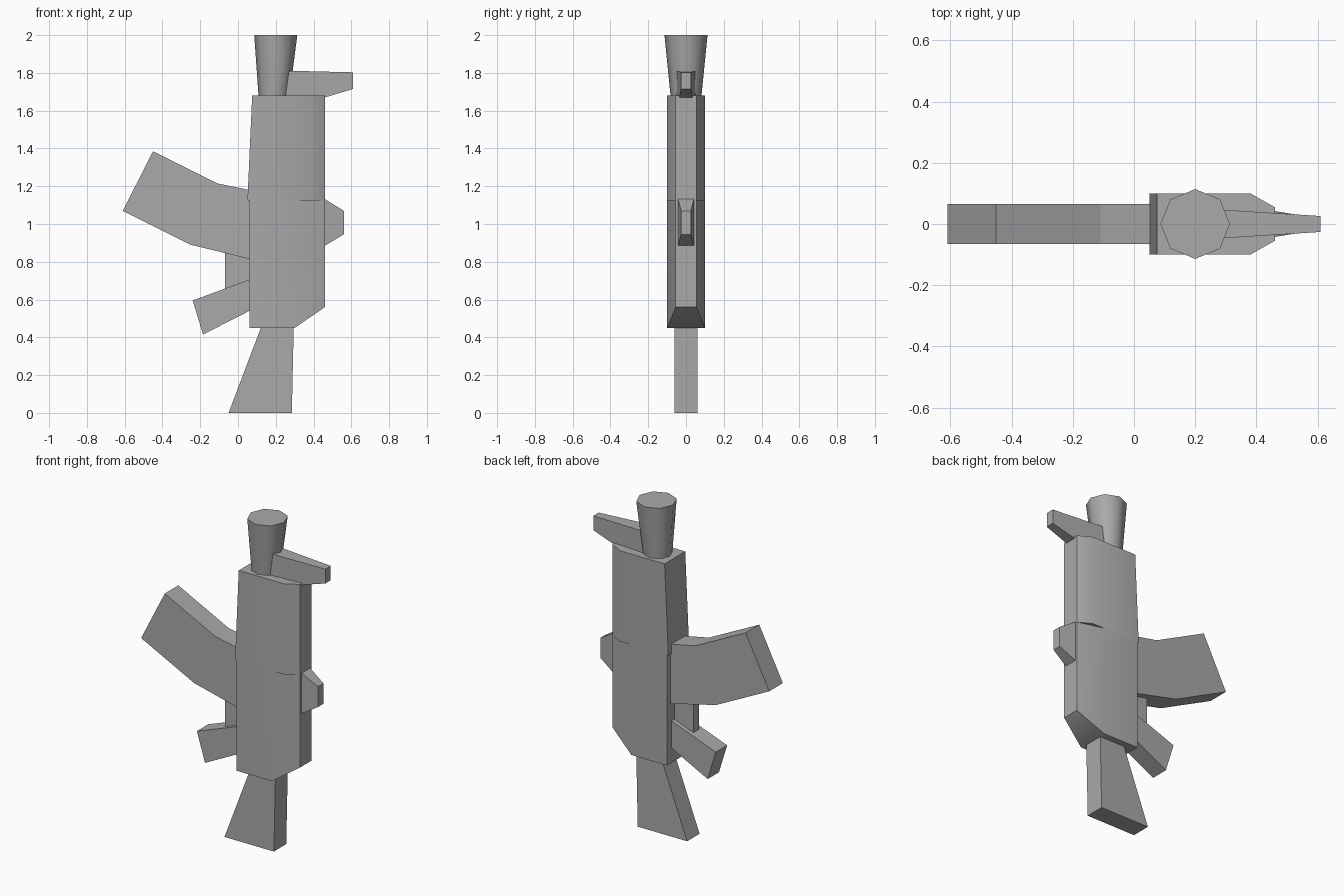
import bpy, bmesh, math
from mathutils import Vector

cube = bpy.data.objects.get("Cube")
if cube:
    bpy.data.objects.remove(cube, do_unlink=True)

grey = bpy.data.materials.new("plain_grey")
grey.use_nodes = True
grey.diffuse_color = (0.4, 0.4, 0.4, 1)
grey.node_tree.nodes["Principled BSDF"].inputs["Base Color"].default_value = (0.4, 0.4, 0.4, 1)


def finish(name, bm, smooth=False):
    bmesh.ops.recalc_face_normals(bm, faces=bm.faces)
    mesh = bpy.data.meshes.new(name)
    bm.to_mesh(mesh)
    bm.free()
    mesh.materials.append(grey)
    obj = bpy.data.objects.new(name, mesh)
    bpy.context.collection.objects.link(obj)
    if smooth:
        bpy.ops.object.select_all(action='DESELECT')
        obj.select_set(True)
        bpy.context.view_layer.objects.active = obj
        bpy.ops.object.shade_smooth_by_angle(angle=math.radians(46))


def loft(ring_a, ring_b):
    """Join two matching rings with side faces and end caps."""
    bm = bmesh.new()
    a = [bm.verts.new(p) for p in ring_a]
    b = [bm.verts.new(p) for p in ring_b]
    bm.faces.new(a)
    bm.faces.new(b)
    for i in range(len(a)):
        j = (i + 1) % len(a)
        bm.faces.new((a[i], a[j], b[j], b[i]))
    return bm


def slab(name, profile, width):
    """Side profile (x, z) given thickness; width(x) is the half thickness."""
    finish(name, loft([(x, -width(x), z) for x, z in profile],
                      [(x, width(x), z) for x, z in profile]))


def body_ring(back, shoulder, z):
    half = [(back, 0.1), (shoulder, 0.1), (0.46, 0.055)]
    return [(x, y, z) for x, y in half] + [(x, -y, z) for x, y in reversed(half)]


def taper(x0, w0, x1, w1):
    return lambda x: w0 + (w1 - w0) * (x - x0) / (x1 - x0)


# Receiver and handguard, with chamfered upper edges
lower = loft(body_ring(0.06, 0.3, 0.45), body_ring(0.06, 0.3, 1.125))
cut = bmesh.ops.bisect_plane(
    lower, geom=lower.verts[:] + lower.edges[:] + lower.faces[:], dist=0.0001,
    plane_co=Vector((0.3, 0, 0.45)), plane_no=Vector((0.11, 0, -0.16)), clear_outer=True)
bmesh.ops.holes_fill(lower, edges=[e for e in lower.edges if e.is_boundary], sides=0)
finish("receiver", lower, True)
finish("handguard", loft(body_ring(0.05, 0.38, 1.125), body_ring(0.075, 0.38, 1.68)), True)

# Flared eight-sided muzzle
def circle(cx, r, z):
    return [(cx + r * math.cos(i * math.pi / 4), r * math.sin(i * math.pi / 4), z) for i in range(8)]

finish("muzzle", loft(circle(0.19, 0.08, 1.66), circle(0.2, 0.114, 2.0)), True)

# Stock, magazine, grip and trigger
slab("stock", [(0.14, 0.5), (0.296, 0.5), (0.285, 0), (-0.05, 0)], lambda x: 0.06)
slab("magazine", [(-0.45, 1.385), (-0.11, 1.215), (0.08, 1.176), (0.08, 0.81),
                  (-0.25, 0.89), (-0.61, 1.07)], lambda x: 0.066)
slab("grip", [(-0.24, 0.595), (0.08, 0.713), (0.08, 0.55), (-0.185, 0.415)], lambda x: 0.055)
slab("trigger", [(-0.07, 0.9), (0.08, 0.9), (0.08, 0.6), (-0.07, 0.6)], lambda x: 0.027)

# Tapered sights
slab("front_sight", [(0.24, 1.812), (0.61, 1.803), (0.61, 1.715), (0.46, 1.67), (0.24, 1.605)],
     taper(0.3, 0.046, 0.61, 0.026))
slab("rear_sight", [(0.43, 1.15), (0.56, 1.07), (0.56, 0.945), (0.43, 0.867)],
     taper(0.46, 0.042, 0.56, 0.026))
